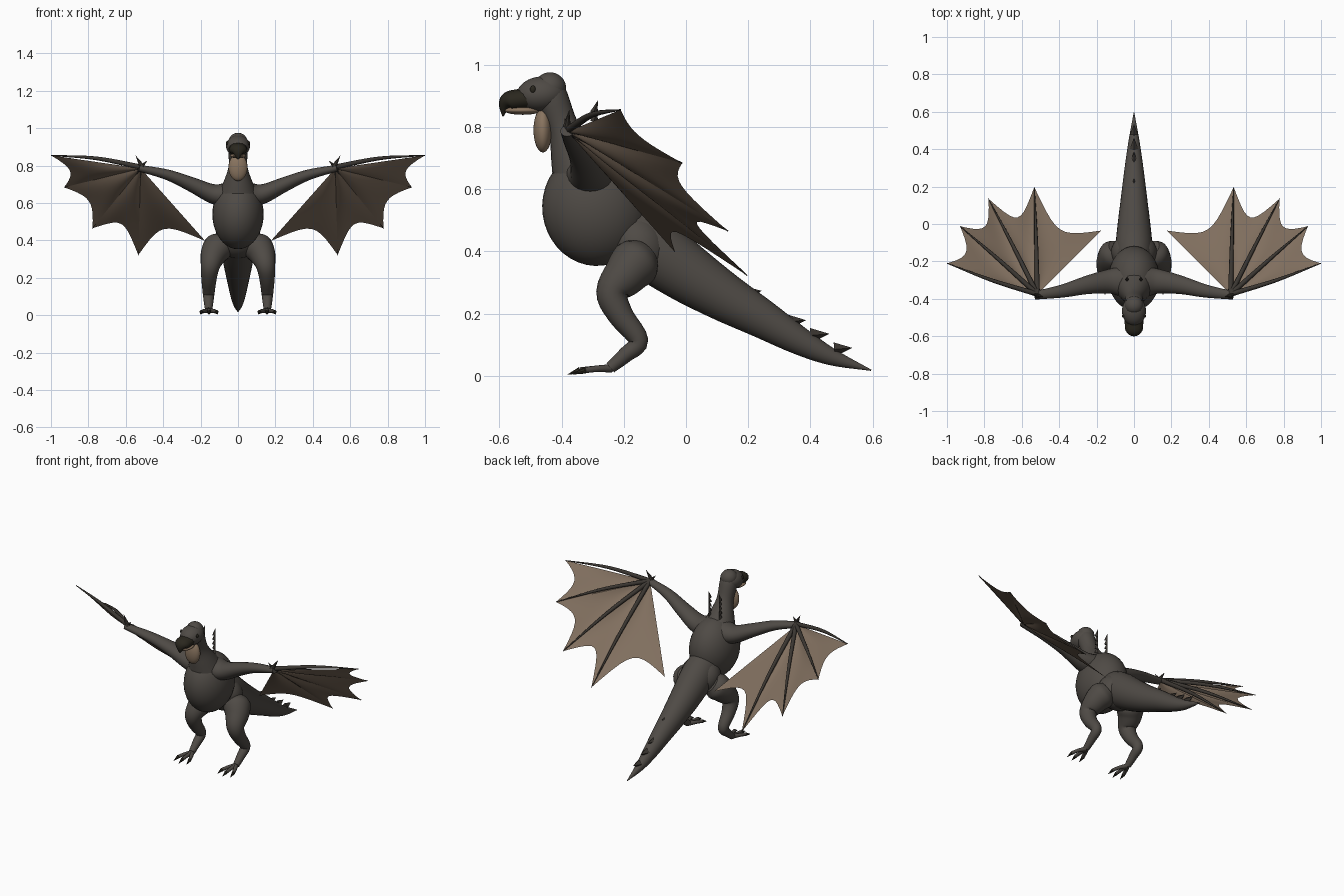
import bpy, bmesh, math
from mathutils import Vector

cube = bpy.data.objects.get("Cube")
if cube:
    bpy.data.objects.remove(cube, do_unlink=True)


def material(name, rgb):
    m = bpy.data.materials.new(name)
    m.use_nodes = True
    m.diffuse_color = (*rgb, 1)
    m.node_tree.nodes["Principled BSDF"].inputs["Base Color"].default_value = (*rgb, 1)
    return m


HIDE = material("charcoal hide", (0.078, 0.069, 0.06))
SKIN = material("wing brown", (0.215, 0.157, 0.112))
THROAT = material("throat tan", (0.25, 0.175, 0.115))
BONE = material("dark bone", (0.043, 0.037, 0.031))
HORN = material("black horn", (0.023, 0.02, 0.013))


def finish(name, bm, mat, smooth=True):
    mesh = bpy.data.meshes.new(name)
    bmesh.ops.recalc_face_normals(bm, faces=bm.faces[:])
    bm.to_mesh(mesh)
    bm.free()
    obj = bpy.data.objects.new(name, mesh)
    bpy.context.collection.objects.link(obj)
    mesh.materials.append(mat)
    if smooth:
        bpy.ops.object.select_all(action="DESELECT")
        bpy.context.view_layer.objects.active = obj
        obj.select_set(True)
        bpy.ops.object.shade_smooth_by_angle(angle=math.radians(50))
    return obj


def ball(name, centre, radii, mat, tilt=0):
    bm = bmesh.new()
    bmesh.ops.create_uvsphere(bm, u_segments=32, v_segments=20, radius=1)
    obj = finish(name, bm, mat)
    obj.location, obj.scale, obj.rotation_euler.x = centre, radii, tilt
    return obj


def spline(keys, steps):
    """Smooth path through (x, y, z, radius) keys."""
    k = [Vector(p) for p in keys]
    k = [2 * k[0] - k[1]] + k + [2 * k[-1] - k[-2]]
    path = []
    for a, b, c, d in zip(k, k[1:], k[2:], k[3:]):
        for i in range(steps):
            t = i / steps
            path.append(0.5 * (2 * b + (c - a) * t + (2 * a - 5 * b + 4 * c - d) * t**2
                               + (3 * b - a - 3 * c + d) * t**3))
    return path + [k[-2]]


def tube(name, keys, mat, sides=20, steps=5, wide=1.0):
    """Tapered limb swept along a path; wide stretches its first cross axis."""
    path = spline(keys, steps)
    bm = bmesh.new()
    rings = []
    for i, p in enumerate(path):
        tangent = (path[min(i + 1, len(path) - 1)] - path[max(i - 1, 0)]).to_3d().normalized()
        ref = Vector((0, 0, 1)) if abs(tangent.x) > 0.7 else Vector((1, 0, 0))
        u = (ref - tangent * ref.dot(tangent)).normalized()
        v = tangent.cross(u)
        r = max(p[3], 0.001)
        rings.append([bm.verts.new(p.to_3d() + r * (wide * math.cos(a) * u + math.sin(a) * v))
                      for a in (math.tau * j / sides for j in range(sides))])
    for lo, hi in zip(rings, rings[1:]):
        for j in range(sides):
            n = (j + 1) % sides
            bm.faces.new((lo[j], lo[n], hi[n], hi[j]))
    bm.faces.new(rings[0])
    bm.faces.new(rings[-1])
    return finish(name, bm, mat)


def spike(name, base, tip, radius, mat, sides=4):
    """Small faceted point."""
    base, tip = Vector(base), Vector(tip)
    bm = bmesh.new()
    bmesh.ops.create_cone(bm, cap_ends=True, segments=sides, radius1=radius, radius2=0,
                          depth=(tip - base).length)
    obj = finish(name, bm, mat, False)
    obj.location = (base + tip) / 2
    obj.rotation_mode = "QUATERNION"
    obj.rotation_quaternion = (tip - base).to_track_quat("Z", "Y")
    return obj


def panel(name, wrist, a, b, dip, mat):
    """Scalloped wing skin between two finger tips, sagging a little below them."""
    n = 10
    normal = (a - wrist).cross(b - wrist).normalized()
    if normal.z < 0:
        normal.negate()
    bm = bmesh.new()
    rows = []
    for i in range(n + 1):
        u = i / n
        arch = 4 * u * (1 - u)
        edge = (a.lerp(b, u) - wrist) * (1 - dip * arch)
        rows.append([bm.verts.new(wrist + edge * (j / n) - normal * 0.014 * arch * math.sin(math.pi * j / n))
                     for j in range(n + 1)])
    for r, s in zip(rows, rows[1:]):
        for j in range(n):
            bm.faces.new((r[j], r[j + 1], s[j + 1], s[j]))
    bmesh.ops.remove_doubles(bm, verts=bm.verts[:], dist=1e-5)
    return finish(name, bm, mat)


# Torso, pelvis, tail and neck
ball("torso", (0, -0.29, 0.54), (0.137, 0.172, 0.187), HIDE, 0.12)
ball("pelvis", (0, -0.15, 0.415), (0.122, 0.1, 0.115), HIDE, 0.5)
tube("tail", [(0, -0.2, 0.47, 0.1), (0, -0.12, 0.418, 0.107), (0, 0, 0.332, 0.095),
              (0, 0.12, 0.255, 0.079), (0, 0.24, 0.186, 0.063), (0, 0.365, 0.112, 0.045),
              (0, 0.47, 0.06, 0.027), (0, 0.595, 0.018, 0.002)], HIDE, 24, 5, 0.92)
tube("neck", [(0, -0.32, 0.62, 0.115), (0, -0.36, 0.71, 0.078), (0, -0.395, 0.8, 0.05),
              (0, -0.435, 0.9, 0.053), (0, -0.455, 0.93, 0.04)], HIDE, 24)

# Head with crest, beak, jaw and throat pouch
ball("skull", (0, -0.465, 0.905), (0.064, 0.08, 0.057), HIDE, 0.1)
ball("crest", (0, -0.435, 0.928), (0.05, 0.05, 0.047), HIDE, -0.4)
tube("upper_beak", [(0, -0.5, 0.892, 0.034), (0, -0.54, 0.887, 0.034), (0, -0.57, 0.882, 0.031),
                    (0, -0.584, 0.866, 0.018), (0, -0.588, 0.834, 0.002)], HORN, 12, 4, 1.45)
ball("lower_jaw", (0, -0.525, 0.853), (0.042, 0.06, 0.014), THROAT)
ball("throat_pouch", (0, -0.46, 0.79), (0.051, 0.03, 0.072), THROAT)

# Tail spines
for i, (y, z, size) in enumerate([(0.14, 0.312, 0.6), (0.215, 0.268, 0.8), (0.35, 0.174, 1),
                                  (0.425, 0.13, 1), (0.5, 0.085, 0.95)]):
    spike(f"tail_spine_{i}", (0, y - 0.025 * size, z), (0, y + 0.036 * size, z + 0.005), 0.024 * size, BONE)

WRIST = Vector((0.52, -0.38, 0.785))
TIPS = [(1.0, -0.21, 0.855), (0.93, -0.012, 0.684), (0.778, 0.135, 0.465),
        (0.533, 0.197, 0.322), (0.175, -0.035, 0.397)]
DIPS = [0.15, 0.17, 0.24, 0.24]

for side, s in (("left", 1), ("right", -1)):
    def m(p):
        return Vector((p[0] * s, *p[1:]))

    # Wing arm, thumb claw, fingers and skin
    tube(f"{side}_wing_arm", [m(p) for p in [
        (0.04, -0.308, 0.645, 0.088), (0.13, -0.307, 0.648, 0.066), (0.25, -0.326, 0.7, 0.049),
        (0.38, -0.358, 0.752, 0.035), (0.53, -0.382, 0.787, 0.022)]], HIDE, 20, 5, 0.8)
    spike(f"{side}_thumb_claw", m((0.51, -0.385, 0.79)), m((0.548, -0.375, 0.855)), 0.016, BONE, 8)
    spike(f"{side}_wrist_spur", m((0.52, -0.38, 0.79)), m((0.485, -0.39, 0.828)), 0.013, BONE, 8)
    wrist, tips = m(WRIST), [m(t) for t in TIPS]
    lift = m((-0.003, 0.005, 0.007))
    for i, tip in enumerate(tips[:4]):
        mid = wrist.lerp(tip, 0.5) + lift + Vector((0, -0.012 if i == 0 else 0, 0.012))
        tube(f"{side}_wing_finger_{i}", [(*(wrist + lift), 0.014), (*mid, 0.01), (*tip, 0.002)], BONE, 8, 6)
    for i, dip in enumerate(DIPS):
        panel(f"{side}_wing_skin_{i}", wrist, tips[i], tips[i + 1], dip, SKIN)

    # Hind leg
    tube(f"{side}_thigh", [m(p) for p in [
        (0.085, -0.135, 0.39, 0.058), (0.105, -0.16, 0.365, 0.08), (0.13, -0.195, 0.325, 0.071),
        (0.148, -0.237, 0.265, 0.052), (0.155, -0.21, 0.195, 0.041), (0.157, -0.152, 0.113, 0.031),
        (0.157, -0.195, 0.067, 0.025), (0.157, -0.243, 0.026, 0.019)]], HIDE)

    # Toes and claws
    for i, fan in enumerate((-0.04, 0, 0.04)):
        reach = -0.34 if fan == 0 else -0.325
        knuckle = (0.155 + fan, reach, 0.018)
        tube(f"{side}_toe_{i}", [m(p) for p in [
            (0.155, -0.24, 0.024, 0.014), (0.155 + fan * 0.6, -0.285, 0.023, 0.011),
            (*knuckle, 0.01)]], HIDE, 10, 3)
        spike(f"{side}_toe_claw_{i}", m(knuckle), m((0.155 + fan * 1.15, reach - 0.042, 0.004)), 0.011, HORN, 8)

    # Eye and row of back spines
    ball(f"{side}_eye", m((0.057, -0.492, 0.921)), (0.007, 0.009, 0.012), HORN)
    for i in range(6):
        z = 0.705 + i * 0.028
        spike(f"{side}_back_spine_{i}", m((0.037, -0.297, z)), m((0.037, -0.282, z + 0.042)), 0.012, BONE)
